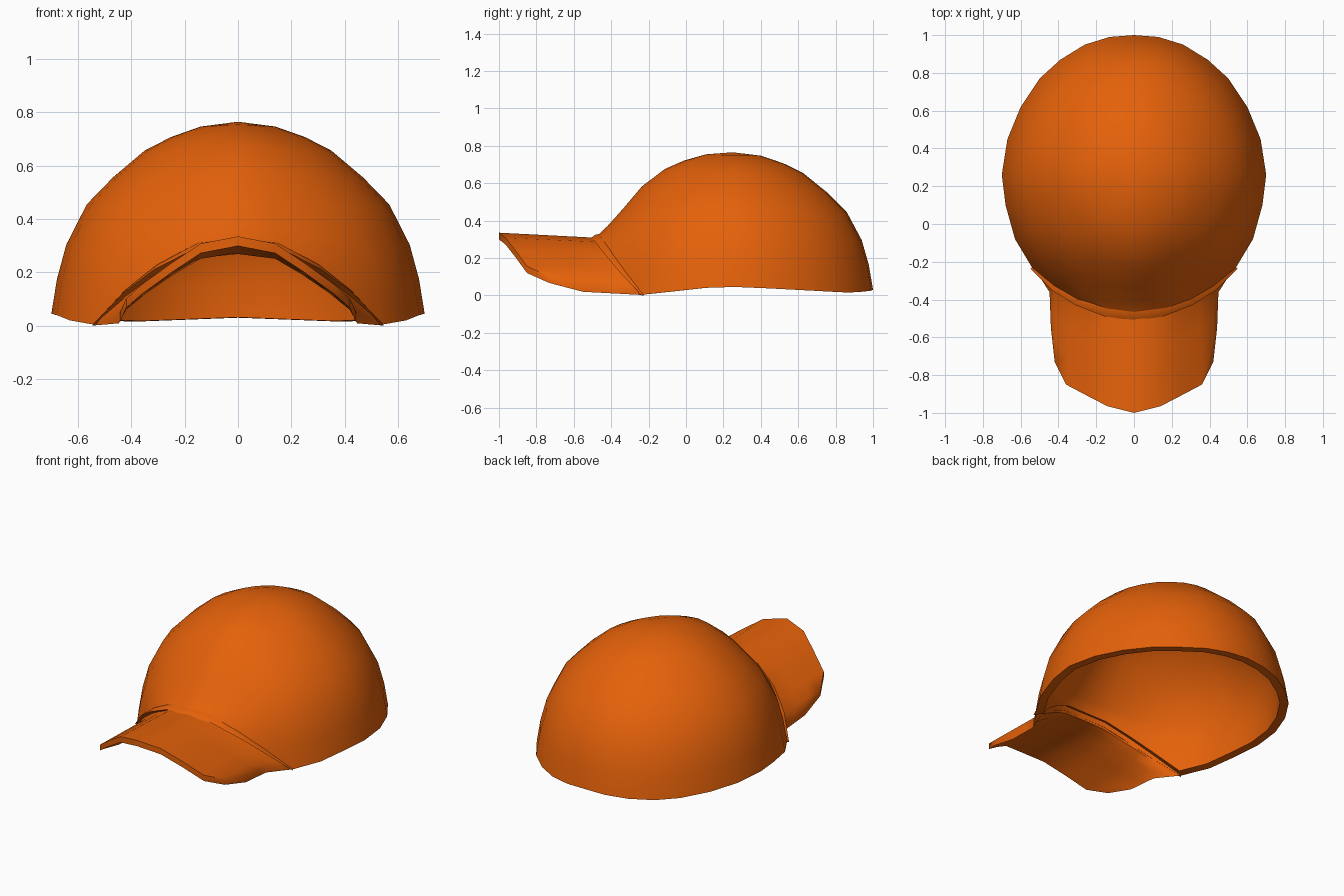
import bpy, bmesh, math
from mathutils import Vector

if "Cube" in bpy.data.objects:
    bpy.data.objects.remove(bpy.data.objects["Cube"])

orange = bpy.data.materials.new("orange fabric")
orange.diffuse_color = (0.78, 0.12, 0.003, 1)
orange.use_nodes = True
orange.node_tree.nodes["Principled BSDF"].inputs["Base Color"].default_value = orange.diffuse_color


def make(name, verts, faces, angle=50):
    me = bpy.data.meshes.new(name)
    me.from_pydata([tuple(v) for v in verts], [], faces)
    bm = bmesh.new()
    bm.from_mesh(me)
    bmesh.ops.recalc_face_normals(bm, faces=bm.faces)
    bm.to_mesh(me)
    bm.free()
    me.materials.append(orange)
    ob = bpy.data.objects.new(name, me)
    bpy.context.collection.objects.link(ob)
    bpy.ops.object.select_all(action='DESELECT')
    bpy.context.view_layer.objects.active = ob
    ob.select_set(True)
    bpy.ops.object.shade_smooth_by_angle(angle=math.radians(angle))
    return ob


# Crown: rim outline (half, back to front), lofted up to the apex
half = [(0, 1, .03), (.13, .99, .025), (.26, .95, .02), (.39, .87, .015), (.5, .77, .02),
        (.6, .62, .028), (.67, .45, .037), (.7, .26, .045), (.68, .1, .04), (.63, -.08, .02),
        (.54, -.23, .004), (.42, -.33, .13), (.3, -.4, .225), (.15, -.455, .305), (0, -.475, .32)]
rim = [Vector(p) for p in half] + [Vector((-x, y, z)) for x, y, z in half[-2:0:-1]]
n = len(rim)
apex = Vector((0, .25, .765))
spread = [1, .97, .92, .81, .67, .5, .36, .2]
rise_back = [0, .18, .36, .57, .71, .85, .92, .975]
rise_front = [0, .04, .12, .32, .59, .8, .9, .975]
rings = []
for s, hb, hf in zip(spread, rise_back, rise_front):
    ring = []
    for p in rim:
        w = min(1, max(0, (p.z - .045) / .26))
        h = hb * (1 - w) + hf * w
        ring.append(Vector((p.x * s, apex.y + (p.y - apex.y) * s, p.z + (apex.z - p.z) * h)))
    rings.append(ring)
# Lining: thick rolled lip at the rim, thin wall above it
core = Vector((0, .25, .05))
inner = [[v + (core - v).normalized() * t for v in ring]
         for ring, t in zip(rings, [.05, .03] + [.02] * 6)]
levels = rings[::-1] + inner
verts = [v for ring in levels for v in ring]
faces = []
for i in range(len(levels) - 1):
    for k in range(n):
        a, b = i * n + k, i * n + (k + 1) % n
        faces.append((a, a + n, b + n, b))
top = len(verts)
verts += [apex, apex - Vector((0, 0, .02))]
last = top - n
for k in range(n):
    faces.append((k, (k + 1) % n, top))
    faces.append((last + k, top + 1, last + (k + 1) % n))
make("crown", verts, faces)

# Front piping: small four-sided strip following the arched front rim
path = rim[10:19]
verts, faces = [], []
for i, p in enumerate(path):
    out = Vector((p.x, p.y - apex.y, 0)).normalized()
    t = .3 + .7 * math.sin(math.pi * i / (len(path) - 1)) ** .6
    for o, dz in ((-.025, .01), (.008, .005), (.036, -.015), (-.02, -.04)):
        q = p + out * o * t + Vector((0, 0, dz * t))
        q.z = max(q.z, 0)
        verts.append(q)
for i in range(len(path) - 1):
    for j in range(4):
        a, b = i * 4 + j, i * 4 + (j + 1) % 4
        faces.append((a, b, b + 4, a + 4))
faces += [(0, 1, 2, 3), tuple(len(verts) - 4 + j for j in range(4))]
make("front_piping", verts, faces)

# Brim: arched slab; each column runs front edge, middle, crown rim
cols = [((0, -1, .335), (0, -.52, .31), (0, -.455, .305)),
        ((.14, -.965, .308), (.14, -.5, .287), (.145, -.44, .29)),
        ((.25, -.908, .235), (.24, -.46, .228), (.24, -.41, .245)),
        ((.36, -.85, .155), (.34, -.42, .16), (.34, -.36, .18)),
        ((.42, -.73, .102), (.42, -.38, .095), (.43, -.31, .11)),
        ((.44, -.55, .055), (.447, -.36, .045), (.53, -.235, .022))]
flip = [tuple((-x, y, z) for x, y, z in c) for c in cols[:0:-1]]
cols = flip + cols
rows = 5
verts, faces = [], []
for drop in (0, .036):
    for f, mid, b in cols:
        line = [Vector(f).lerp(Vector(mid), t / 3) for t in range(4)] + [Vector(b)]
        for v in line:
            verts.append((v.x, v.y, max(v.z - drop, .002)))
m = len(cols) * rows
for c in range(len(cols) - 1):
    for r in range(rows - 1):
        a = c * rows + r
        q = (a, a + 1, a + rows + 1, a + rows)
        faces += [q, tuple(i + m for i in reversed(q))]
border = ([c * rows for c in range(len(cols))] + list(range(m - rows + 1, m))
          + [c * rows + rows - 1 for c in range(len(cols) - 2, -1, -1)]
          + list(range(rows - 2, 0, -1)))
for a, b in zip(border, border[1:] + border[:1]):
    faces.append((a, b, b + m, a + m))
make("brim", verts, faces)
